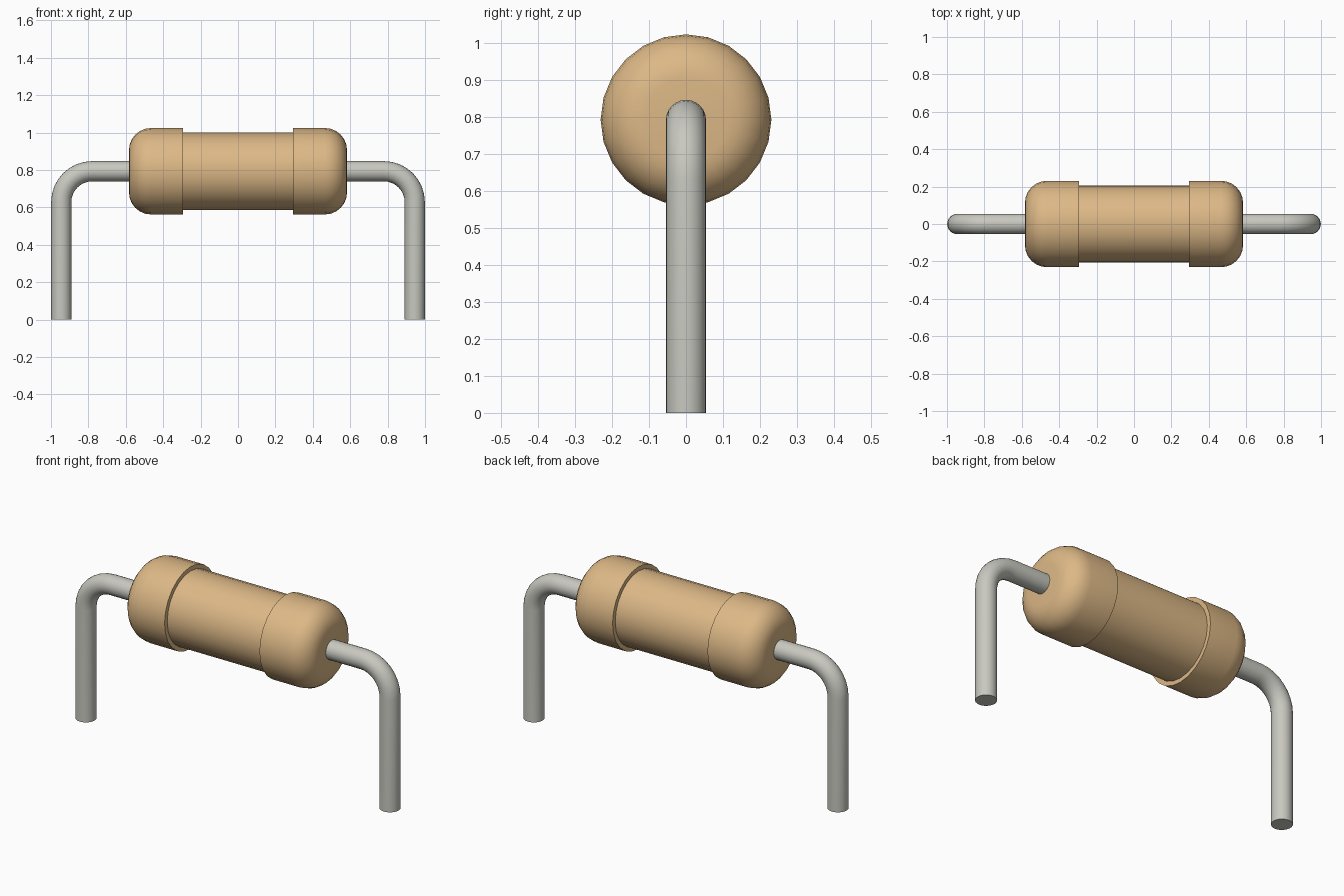
import bpy, bmesh
from math import sin, cos, pi, radians
from mathutils import Vector

if "Cube" in bpy.data.objects:
    bpy.data.objects.remove(bpy.data.objects["Cube"])

AXIS_Z = 0.793
SIDES = 24


def material(name, rgb):
    m = bpy.data.materials.new(name)
    m.diffuse_color = (*rgb, 1)
    m.use_nodes = True
    m.node_tree.nodes["Principled BSDF"].inputs["Base Color"].default_value = m.diffuse_color
    return m


def finish(bm, name, mat=None):
    bmesh.ops.remove_doubles(bm, verts=bm.verts, dist=1e-5)
    bmesh.ops.recalc_face_normals(bm, faces=bm.faces)
    mesh = bpy.data.meshes.new(name)
    bm.to_mesh(mesh)
    bm.free()
    ob = bpy.data.objects.new(name, mesh)
    bpy.context.collection.objects.link(ob)
    if mat:
        mesh.materials.append(mat)
    bpy.ops.object.select_all(action='DESELECT')
    ob.select_set(True)
    bpy.context.view_layer.objects.active = ob
    bpy.ops.object.shade_smooth_by_angle(angle=radians(35))
    return ob


# Ceramic body: half profile (x, radius), mirrored and lathed about the x axis
END, CAP_R, MID_R, STEP, FILLET = 0.583, 0.231, 0.207, 0.295, 0.118
half = [(STEP, MID_R), (STEP, CAP_R)]
for i in range(7):
    a = pi / 2 * (1 - i / 6)
    half.append((END - FILLET + FILLET * cos(a), CAP_R - FILLET + FILLET * sin(a)))
half.append((END, 0))
profile = [(-x, r) for x, r in reversed(half)] + half

bm = bmesh.new()
verts = [bm.verts.new((x, 0, AXIS_Z + r)) for x, r in profile]
edges = [bm.edges.new(pair) for pair in zip(verts, verts[1:])]
bmesh.ops.spin(bm, geom=verts + edges, cent=(0, 0, AXIS_Z), axis=(1, 0, 0),
               angle=2 * pi, steps=SIDES, use_merge=True)
finish(bm, "resistor_body", material("tan_ceramic", (0.72, 0.48, 0.24)))


# Wire leads: a disc swept up the leg, round the bend and into the body
def lead(name, side):
    wire_r, leg_x, bend = 0.054, 0.945, 0.165
    top = AXIS_Z - bend
    path = [((leg_x, 0), 0), ((leg_x, top), 0)]
    for i in range(1, 9):
        a = pi / 2 * i / 8
        path.append(((leg_x - bend + bend * cos(a), top + bend * sin(a)), a))
    path.append(((0.55, AXIS_Z), pi / 2))

    bm = bmesh.new()
    rings = []
    for (x, z), a in path:
        ring = []
        for k in range(SIDES):
            t = 2 * pi * k / SIDES
            out = wire_r * cos(t)
            ring.append(bm.verts.new((side * (x + out * cos(a)), wire_r * sin(t), z + out * sin(a))))
        rings.append(ring)
    for r0, r1 in zip(rings, rings[1:]):
        for k in range(SIDES):
            n = (k + 1) % SIDES
            bm.faces.new((r0[k], r0[n], r1[n], r1[k]))
    bm.faces.new(rings[0])
    bm.faces.new(rings[-1])
    finish(bm, name, metal)


metal = material("wire_metal", (0.58, 0.58, 0.53))
lead("left_lead", -1)
lead("right_lead", 1)
